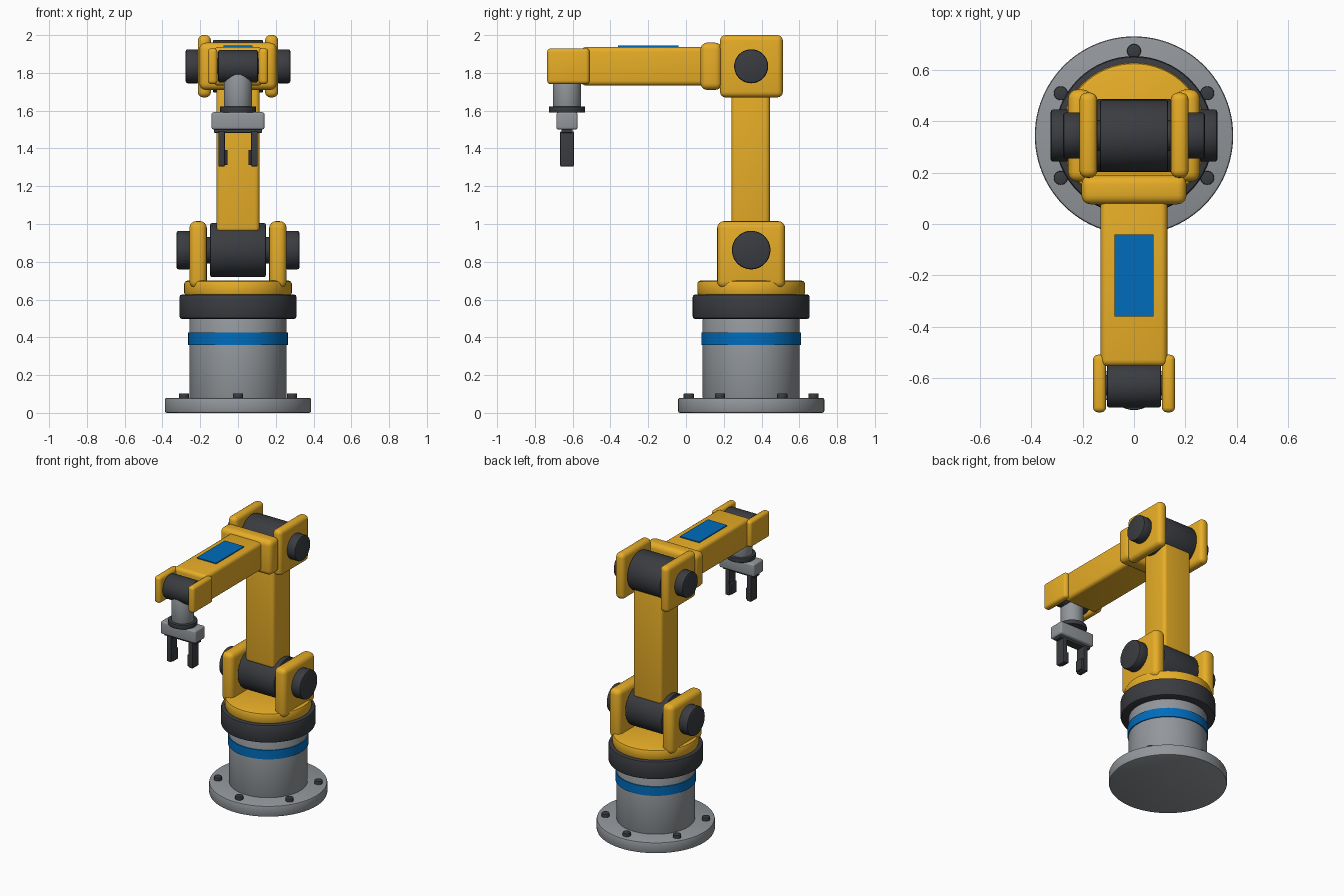
import bpy, bmesh
from math import radians, cos, sin
from mathutils import Matrix, Vector

if "Cube" in bpy.data.objects:
    bpy.data.objects.remove(bpy.data.objects["Cube"])


def material(name, rgb):
    m = bpy.data.materials.new(name)
    m.diffuse_color = (*rgb, 1)
    m.use_nodes = True
    m.node_tree.nodes["Principled BSDF"].inputs["Base Color"].default_value = m.diffuse_color
    return m


YELLOW = material("yellow_paint", (0.80, 0.42, 0.02))
DARK = material("dark_rubber", (0.042, 0.045, 0.052))
BLUE = material("blue_trim", (0.0, 0.15, 0.50))
GREY = material("grey_metal", (0.29, 0.31, 0.33))


def finish(name, bm, mat, bevel, segments=4):
    """Round the sharp edges, make the object and smooth it by angle."""
    if bevel:
        edges = [e for e in bm.edges if e.calc_face_angle(0) > radians(40)]
        bmesh.ops.bevel(bm, geom=edges, offset=bevel, segments=segments,
                        profile=0.5, affect='EDGES', clamp_overlap=True)
    mesh = bpy.data.meshes.new(name)
    bm.to_mesh(mesh)
    bm.free()
    obj = bpy.data.objects.new(name, mesh)
    bpy.context.collection.objects.link(obj)
    mesh.materials.append(mat)
    bpy.ops.object.select_all(action='DESELECT')
    obj.select_set(True)
    bpy.context.view_layer.objects.active = obj
    bpy.ops.object.shade_smooth_by_angle(angle=radians(35))
    return obj


def box(name, x, y, z, mat, bevel=0.0):
    """Box from (min, max) ranges on each axis."""
    lo, hi = Vector((x[0], y[0], z[0])), Vector((x[1], y[1], z[1]))
    bm = bmesh.new()
    bmesh.ops.create_cube(bm, size=1, matrix=Matrix.Translation((lo + hi) / 2)
                          @ Matrix.Diagonal((*(hi - lo), 1)))
    return finish(name, bm, mat, bevel)


def cyl(name, center, r, length, mat, axis='Z', bevel=0.008, sides=64):
    turn = Matrix.Rotation(radians(90), 4, 'Y') if axis == 'X' else Matrix()
    bm = bmesh.new()
    bmesh.ops.create_cone(bm, cap_ends=True, segments=sides, radius1=r, radius2=r,
                          depth=length, matrix=Matrix.Translation(center) @ turn)
    return finish(name, bm, mat, bevel, 2)


def disc(name, y, z0, z1, r, mat, bevel=0.008, sides=64):
    return cyl(name, (0, y, (z0 + z1) / 2), r, z1 - z0, mat, 'Z', bevel, sides)


def mirrored(name, x0, x1, y, z, mat, bevel):
    for side, s in (("left", -1), ("right", 1)):
        box(f"{name}_{side}", sorted((s * x0, s * x1)), y, z, mat, bevel)


def caps(name, x0, x1, y, z, r):
    for side, s in (("left", -1), ("right", 1)):
        cyl(f"{name}_{side}", (s * (x0 + x1) / 2, y, z), r, x1 - x0, DARK, 'X', 0.01)


BASE_Y, WRIST_Y = 0.345, -0.63

# Base: flange with bolts, pedestal, trim band
disc("base_flange", BASE_Y, 0, 0.08, 0.387, GREY, 0.01, 96)
for i in range(6):
    a = radians(30 + 60 * i)
    cyl(f"flange_bolt_{i + 1}", (0.33 * cos(a), BASE_Y + 0.33 * sin(a), 0.085),
        0.027, 0.036, DARK, bevel=0.004, sides=24)
disc("pedestal", BASE_Y, 0.07, 0.505, 0.257, GREY, 0.012)
disc("pedestal_band", BASE_Y, 0.36, 0.425, 0.264, BLUE, 0)

# Turntable
disc("turntable_ring", BASE_Y, 0.497, 0.627, 0.31, DARK, 0.014)
disc("turntable", BASE_Y, 0.62, 0.70, 0.285, YELLOW, 0.016)

# Shoulder joint
mirrored("shoulder_plate", 0.165, 0.257, (0.165, 0.525), (0.66, 1.015), YELLOW, 0.036)
cyl("shoulder_drum", (0, BASE_Y, 0.862), 0.143, 0.294, DARK, 'X')
caps("shoulder_cap", 0.25, 0.325, BASE_Y, 0.862, 0.102)
cyl("shoulder_axle", (0, BASE_Y, 0.862), 0.07, 0.40, DARK, 'X', 0)

# Upper arm
box("upper_arm", (-0.115, 0.115), (0.24, 0.445), (0.955, 1.76), YELLOW, 0.025)

# Elbow joint
mirrored("elbow_plate", 0.143, 0.213, (0.18, 0.513), (1.67, 2.0), YELLOW, 0.03)
cyl("elbow_drum", (0, BASE_Y, 1.835), 0.14, 0.265, DARK, 'X')
caps("elbow_cap", 0.205, 0.277, BASE_Y, 1.835, 0.09)
cyl("elbow_axle", (0, BASE_Y, 1.835), 0.06, 0.36, DARK, 'X', 0)

# Forearm with collar and blue panel
box("forearm_collar", (-0.205, 0.205), (0.077, 0.19), (1.71, 1.96), YELLOW, 0.035)
box("forearm", (-0.13, 0.13), (-0.555, 0.12), (1.733, 1.937), YELLOW, 0.025)
box("forearm_panel", (-0.077, 0.077), (-0.36, -0.04), (1.92, 1.944), BLUE)

# Wrist joint
mirrored("wrist_plate", 0.109, 0.16, (-0.735, -0.51), (1.74, 1.93), YELLOW, 0.02)
cyl("wrist_drum", (0, WRIST_Y, 1.835), 0.086, 0.21, DARK, 'X')
cyl("wrist_axle", (0, WRIST_Y, 1.835), 0.04, 0.25, DARK, 'X', 0)
disc("tool_stem", WRIST_Y, 1.615, 1.80, 0.075, GREY)
disc("tool_flange", WRIST_Y, 1.59, 1.622, 0.096, DARK, 0.005)

# Gripper
box("gripper_body", (-0.14, 0.14), (WRIST_Y - 0.056, WRIST_Y + 0.056), (1.5, 1.592), GREY, 0.012)
box("gripper_rail", (-0.128, 0.128), (WRIST_Y - 0.03, WRIST_Y + 0.03), (1.483, 1.505), DARK, 0.003)
mirrored("gripper_finger", 0.07, 0.104, (WRIST_Y - 0.036, WRIST_Y + 0.036), (1.305, 1.49), DARK, 0.005)
mirrored("finger_pad", 0.056, 0.074, (WRIST_Y - 0.03, WRIST_Y + 0.03), (1.312, 1.392), DARK, 0.003)
